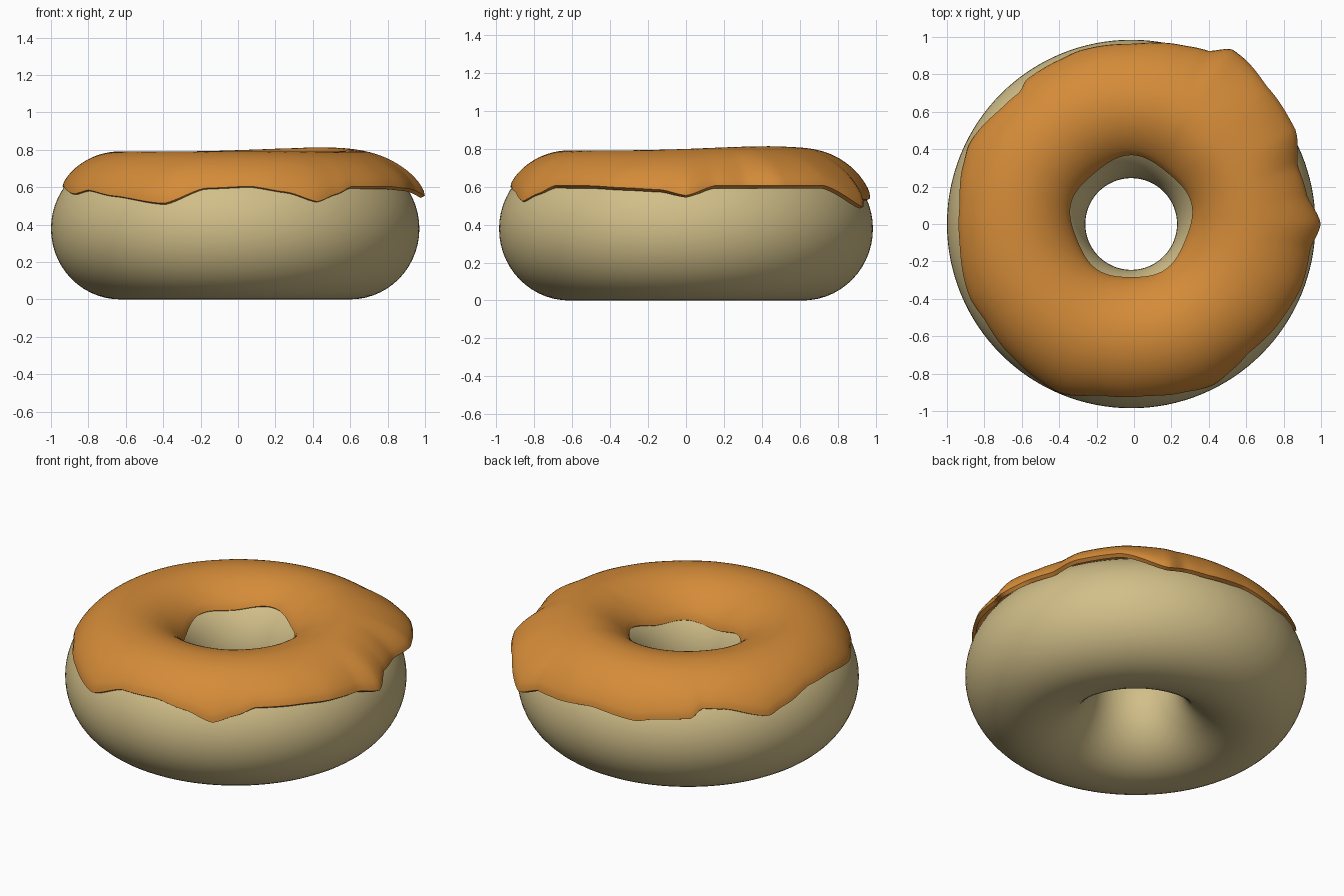
import bpy
import bmesh
from math import asin, cos, sin, pi, radians, degrees

if "Cube" in bpy.data.objects:
    bpy.data.objects.remove(bpy.data.objects["Cube"])

CENTRE_X = -0.015
RING, WIDTH, HEIGHT = 0.615, 0.37, 0.378


def make_material(name, colour):
    material = bpy.data.materials.new(name)
    material.use_nodes = True
    material.diffuse_color = colour
    material.node_tree.nodes["Principled BSDF"].inputs["Base Color"].default_value = colour
    return material


def ring_point(theta, phi, offset=0.0, flare=0.0, rise=0.0):
    """Point on the dough ring, pushed out by offset and then moved radially."""
    radius = RING + (WIDTH + offset) * cos(phi) + flare
    height = HEIGHT + (HEIGHT + offset) * sin(phi) + rise
    return (CENTRE_X + radius * cos(theta), radius * sin(theta), height)


def sweep(name, material, section, steps):
    """Join closed cross sections around the full circle."""
    bm = bmesh.new()
    loops = [[bm.verts.new(p) for p in section(2 * pi * i / steps)] for i in range(steps)]
    for i, loop in enumerate(loops):
        following = loops[(i + 1) % steps]
        for j in range(len(loop)):
            k = (j + 1) % len(loop)
            bm.faces.new((loop[j], following[j], following[k], loop[k]))
    bmesh.ops.recalc_face_normals(bm, faces=bm.faces)
    mesh = bpy.data.meshes.new(name)
    bm.to_mesh(mesh)
    bm.free()
    mesh.materials.append(material)
    obj = bpy.data.objects.new(name, mesh)
    bpy.context.collection.objects.link(obj)
    bpy.ops.object.select_all(action="DESELECT")
    obj.select_set(True)
    bpy.context.view_layer.objects.active = obj
    bpy.ops.object.shade_smooth_by_angle(angle=radians(50))
    return obj


# Icing rim: direction in degrees, height and outward flare in hundredths
RIM = [
    (0, 55, 7), (9, 60, 4), (19, 60, 3), (30, 60, 10), (45, 60, 12),
    (60, 49, 11), (66, 53, 6), (75, 53, 4), (90, 55, 2), (107, 52, 1),
    (113, 54, 1), (126, 55, 1), (130, 60, 1), (138, 59, 1), (154, 52, 1),
    (160, 55, 1), (174, 60, 1), (186, 60, 1), (205, 56, 1), (213, 58, 1),
    (227, 55, 1), (247, 51, 2), (260, 59, 1), (275, 60, 1), (287, 57, 1),
    (297, 52, 1), (305, 56, 1), (312, 60, 2), (328, 60, 4), (340, 59, 5),
    (352, 58, 4), (360, 55, 7),
]


def rim_at(theta):
    angle = degrees(theta) % 360
    for low, high in zip(RIM, RIM[1:]):
        if low[0] <= angle <= high[0]:
            t = (angle - low[0]) / (high[0] - low[0])
            t = 0.5 * t + 0.5 * t * t * (3 - 2 * t)
            return [(a + (b - a) * t) / 100 for a, b in zip(low[1:], high[1:])]


def dough_section(theta, count=56):
    return [ring_point(theta, 2 * pi * j / count) for j in range(count)]


def icing_section(theta, count=30):
    rim_height, flare = rim_at(theta)
    hole_height = 0.612 + 0.04 * sin(theta) + 0.012 * sin(5 * theta)
    start = asin(rim_height / HEIGHT - 1)
    end = pi - asin(hole_height / HEIGHT - 1)
    swell = max(0.0, cos(theta - radians(45))) ** 3
    upper, lower = [], []
    for j in range(count + 1):
        s = j / count
        phi = start + (end - start) * s
        thick = 0.008 + 0.027 * max(0.0, sin(pi * s)) ** 0.5
        spread = max(0.0, 1 - s / 0.55)
        push = (flare - 0.008) * spread * spread * (3 - 2 * spread)
        rise = 0.022 * swell * sin(pi * s) ** 2
        upper.append(ring_point(theta, phi, thick, push, rise))
        lower.append(ring_point(theta, phi, thick - 0.025, push, rise))
    return upper + lower[::-1]


dough = make_material("pale dough", (0.64, 0.52, 0.25, 1))
caramel = make_material("caramel icing", (0.66, 0.26, 0.04, 1))

# Baked ring
sweep("dough_ring", dough, dough_section, 128)
# Dripping glaze with its flared rim on the back left
sweep("icing", caramel, icing_section, 240)
